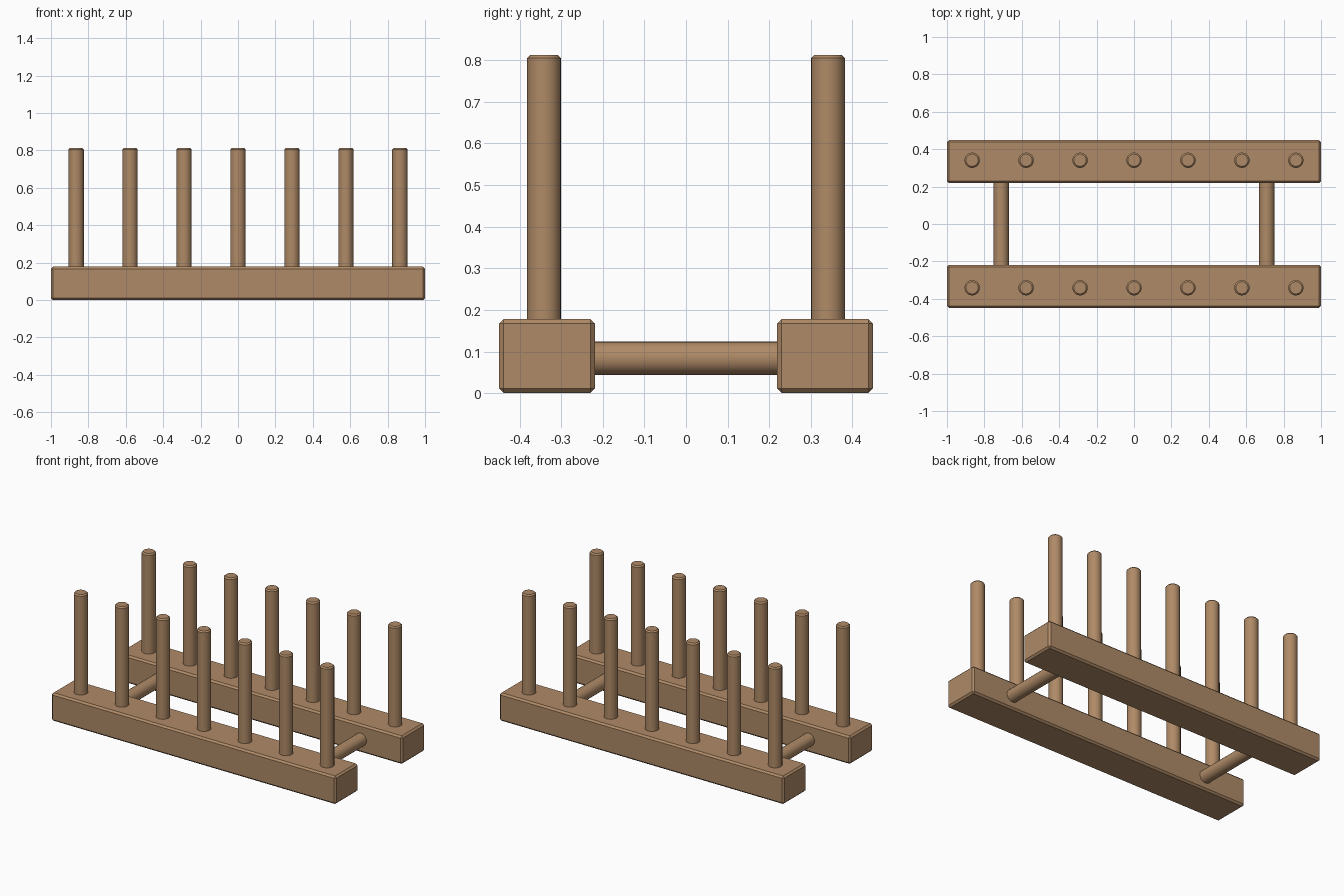
import bpy, bmesh, math
from mathutils import Matrix

if "Cube" in bpy.data.objects:
    bpy.data.objects.remove(bpy.data.objects["Cube"])

wood = bpy.data.materials.new("warm_wood")
wood.diffuse_color = (0.43, 0.255, 0.135, 1)
wood.use_nodes = True
wood.node_tree.nodes["Principled BSDF"].inputs["Base Color"].default_value = wood.diffuse_color


def finish(name, bm, matrix, bevel):
    mesh = bpy.data.meshes.new(name)
    bm.transform(matrix)
    bm.to_mesh(mesh)
    bm.free()
    mesh.materials.append(wood)
    ob = bpy.data.objects.new(name, mesh)
    bpy.context.collection.objects.link(ob)
    mod = ob.modifiers.new("chamfer", 'BEVEL')
    mod.width, mod.segments = bevel, 1
    mod.limit_method, mod.angle_limit = 'ANGLE', math.radians(50)
    return ob


def box(name, centre, size):
    bm = bmesh.new()
    bmesh.ops.create_cube(bm, size=1)
    return finish(name, bm, Matrix.Translation(centre) @ Matrix.Diagonal((*size, 1)), 0.011)


def dowel(name, centre, radius, length, rotation=Matrix()):
    bm = bmesh.new()
    bmesh.ops.create_cone(bm, cap_ends=True, segments=20, radius1=radius,
                          radius2=radius, depth=length)
    ob = finish(name, bm, Matrix.Translation(centre) @ rotation, 0.008)
    # smooth round sides, flat caps
    for p in ob.data.polygons:
        p.use_smooth = len(p.vertices) == 4
    for e in ob.data.edges:
        faces = [p for p in ob.data.polygons if len(p.vertices) > 4 and e.key in p.edge_keys]
        e.use_edge_sharp = bool(faces)
    return ob


for side, label in ((-1, "front"), (1, "back")):
    # base rail
    box(label + "_rail", (0, side * 0.334, 0.089), (2, 0.23, 0.178))
    # row of upright pegs, sunk into the rail
    for i in range(7):
        dowel(f"{label}_peg_{i + 1}", ((i - 3) * 0.2885, side * 0.341, 0.4565), 0.041, 0.713)

# cross bars joining the rails
for x, label in ((-0.71, "left"), (0.71, "right")):
    dowel(label + "_cross_bar", (x, 0, 0.084), 0.0405, 0.56, Matrix.Rotation(math.pi / 2, 4, 'X'))
